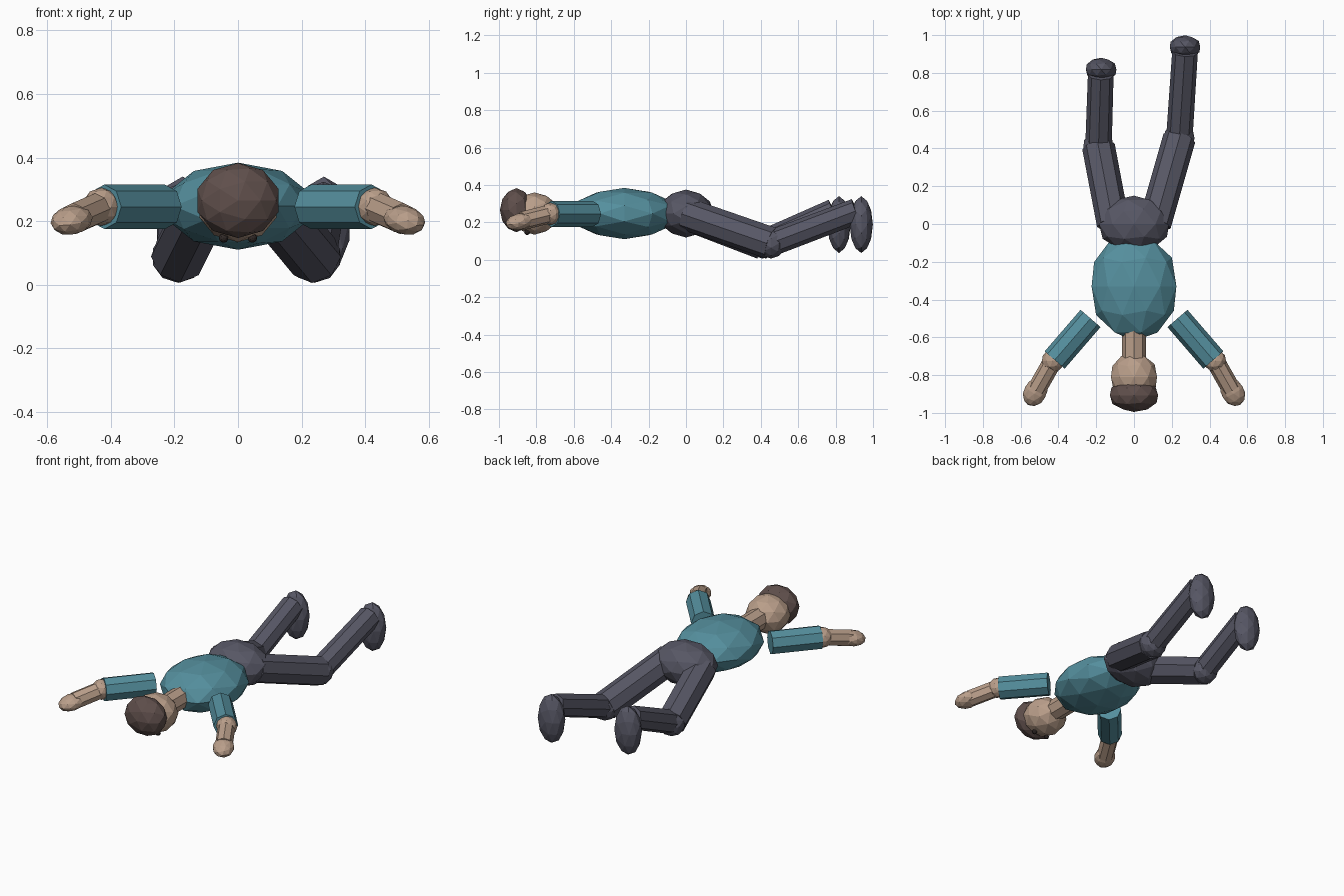
import bpy
import bmesh
from mathutils import Vector

cube = bpy.data.objects.get("Cube")
if cube:
    bpy.data.objects.remove(cube, do_unlink=True)


def material(name, rgb):
    mat = bpy.data.materials.new(name)
    mat.use_nodes = True
    colour = (*rgb, 1.0)
    mat.diffuse_color = colour
    mat.node_tree.nodes["Principled BSDF"].inputs["Base Color"].default_value = colour
    return mat


SHIRT = material("teal_shirt", (0.09, 0.275, 0.34))
SKIN = material("skin", (0.49, 0.345, 0.255))
TROUSERS = material("slate_trousers", (0.095, 0.095, 0.13))
HAIR = material("brown_hair", (0.115, 0.078, 0.071))
EYES = material("dark_eyes", (0.03, 0.022, 0.02))


def add_object(name, bm, mat, centre, direction):
    """Place the mesh with its local z along direction and local y upward."""
    mesh = bpy.data.meshes.new(name)
    bm.to_mesh(mesh)
    bm.free()
    mesh.materials.append(mat)
    obj = bpy.data.objects.new(name, mesh)
    obj.location = centre
    obj.rotation_euler = Vector(direction).to_track_quat('Z', 'Y').to_euler()
    bpy.context.collection.objects.link(obj)
    return obj


def ball(name, mat, centre, radii, direction=(0, 1, 0)):
    """Faceted ellipsoid; radii are sideways, upward and along direction."""
    bm = bmesh.new()
    bmesh.ops.create_icosphere(bm, subdivisions=2, radius=1)
    bmesh.ops.scale(bm, vec=radii, verts=bm.verts)
    return add_object(name, bm, mat, centre, direction)


def tube(name, mat, start, end, r_start, r_end):
    """Eight-sided limb segment between two points."""
    start, end = Vector(start), Vector(end)
    bm = bmesh.new()
    bmesh.ops.create_cone(bm, cap_ends=True, segments=8, radius1=r_start,
                          radius2=r_end, depth=(end - start).length)
    return add_object(name, bm, mat, (start + end) / 2, end - start)


# Trunk and head
ball("torso", SHIRT, (0, -0.33, 0.247), (0.236, 0.137, 0.288))
ball("pelvis", TROUSERS, (0, 0, 0.247), (0.195, 0.128, 0.15))
tube("neck", SKIN, (0, -0.55, 0.25), (0, -0.74, 0.25), 0.064, 0.064)
ball("head", SKIN, (0, -0.81, 0.247), (0.128, 0.113, 0.13))
ball("hair", HAIR, (0, -0.907, 0.265), (0.134, 0.118, 0.088))

# Arms reach forward and outward on both sides
for side, s in (("left", 1), ("right", -1)):
    elbow = Vector((s * 0.43, -0.725, 0.245))
    wrist = Vector((s * 0.515, -0.875, 0.208))
    tube(side + "_upper_arm", SHIRT, (s * 0.23, -0.5, 0.245),
         (s * 0.42, -0.72, 0.245), 0.07, 0.07)
    ball(side + "_elbow", SKIN, elbow, (0.06, 0.06, 0.06))
    tube(side + "_forearm", SKIN, elbow, wrist, 0.05, 0.05)
    ball(side + "_hand", SKIN, (s * 0.523, -0.89, 0.203),
         (0.062, 0.045, 0.08), wrist - elbow)
    ball(side + "_eye", EYES, (s * 0.045, -0.85, 0.147), (0.015, 0.015, 0.015))

# Legs: hip, bent knee, raised ankle and a foot pointing down
legs = {
    "left": ((0.11, 0, 0.245), (0.24, 0.455, 0.088), (0.27, 0.91, 0.26), (0.27, 0.937, 0.188)),
    "right": ((-0.11, 0, 0.245), (-0.188, 0.41, 0.088), (-0.176, 0.79, 0.258), (-0.174, 0.818, 0.188)),
}
for side, (hip, knee, ankle, foot) in legs.items():
    tube(side + "_thigh", TROUSERS, hip, knee, 0.087, 0.087)
    ball(side + "_knee", TROUSERS, knee, (0.084, 0.082, 0.08))
    tube(side + "_shin", TROUSERS, knee, ankle, 0.07, 0.068)
    ball(side + "_foot", TROUSERS, foot, (0.085, 0.152, 0.062))
